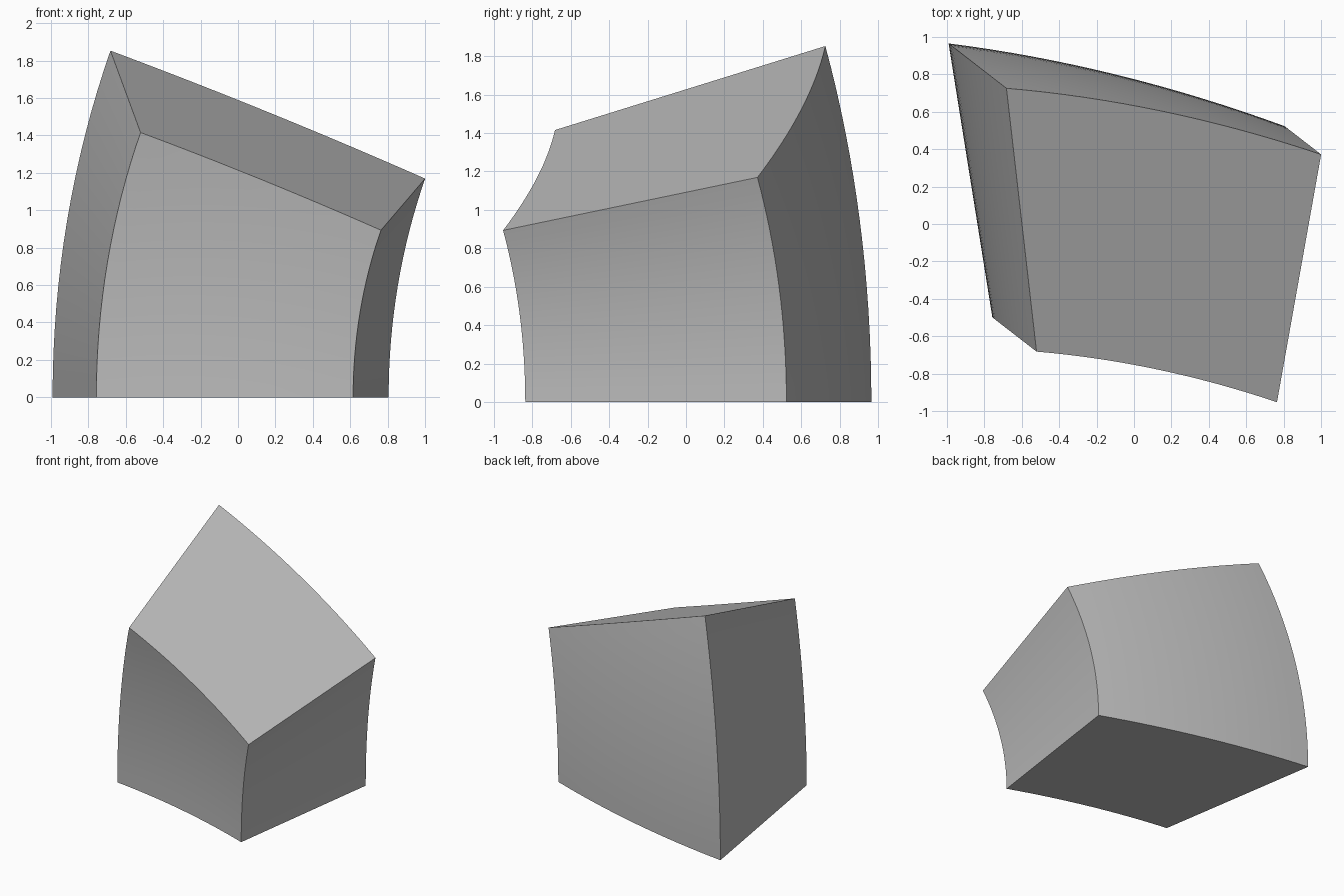
import bpy, bmesh, math
from mathutils import Vector

cube = bpy.data.objects.get("Cube")
if cube:
    bpy.data.objects.remove(cube, do_unlink=True)

# Wedge cut from a thick flattened shell, swept round a level axis
CENTRE = Vector((0, -5.24, 0))
AXIS = Vector((math.cos(math.radians(52.25)), math.sin(math.radians(52.25)), 0))
SIDE = Vector((AXIS.y, -AXIS.x, 0))
POLAR, EQUATOR = 5.49, 7.37        # half-axes of the outer shell
INNER = 0.764                      # inner shell relative to the outer
START, END = math.radians(38.45), math.radians(23.1)
SWEEP = math.radians(23.85)
STEPS = 16


def shell_arc(scale):
    """Points of one shell's curve on the ground plane, left to right."""
    points = []
    for i in range(STEPS + 1):
        a = START + (END - START) * i / STEPS
        points.append(CENTRE + scale * (AXIS * POLAR * math.cos(a)
                                        - SIDE * EQUATOR * math.sin(a)))
    return points


grey = bpy.data.materials.new("plain grey")
grey.use_nodes = True
colour = (0.5, 0.5, 0.5, 1)
grey.diffuse_color = colour
grey.node_tree.nodes["Principled BSDF"].inputs["Base Color"].default_value = colour

# Ground profile, swept upward into a solid
bm = bmesh.new()
outline = shell_arc(1) + shell_arc(INNER)[::-1]
base = bm.faces.new([bm.verts.new(p) for p in outline])
bmesh.ops.spin(bm, geom=[base], cent=CENTRE, axis=AXIS, dvec=(0, 0, 0),
               angle=SWEEP, steps=STEPS, use_duplicate=False)
if max(v.co.z for v in bm.verts) < 0.1:   # keep the sweep above the ground
    bmesh.ops.scale(bm, vec=(1, 1, -1), verts=bm.verts)

# Close the ground face if the sweep left it open
rim = [e for e in bm.edges if e.is_boundary]
if rim:
    bmesh.ops.contextual_create(bm, geom=rim)
bmesh.ops.recalc_face_normals(bm, faces=bm.faces)

mesh = bpy.data.meshes.new("shell_wedge")
bm.to_mesh(mesh)
bm.free()
mesh.materials.append(grey)
wedge = bpy.data.objects.new("shell_wedge", mesh)
bpy.context.collection.objects.link(wedge)

# Smooth curved walls with crisp corners
bpy.ops.object.select_all(action="DESELECT")
wedge.select_set(True)
bpy.context.view_layer.objects.active = wedge
bpy.ops.object.shade_smooth_by_angle(angle=math.radians(30))
